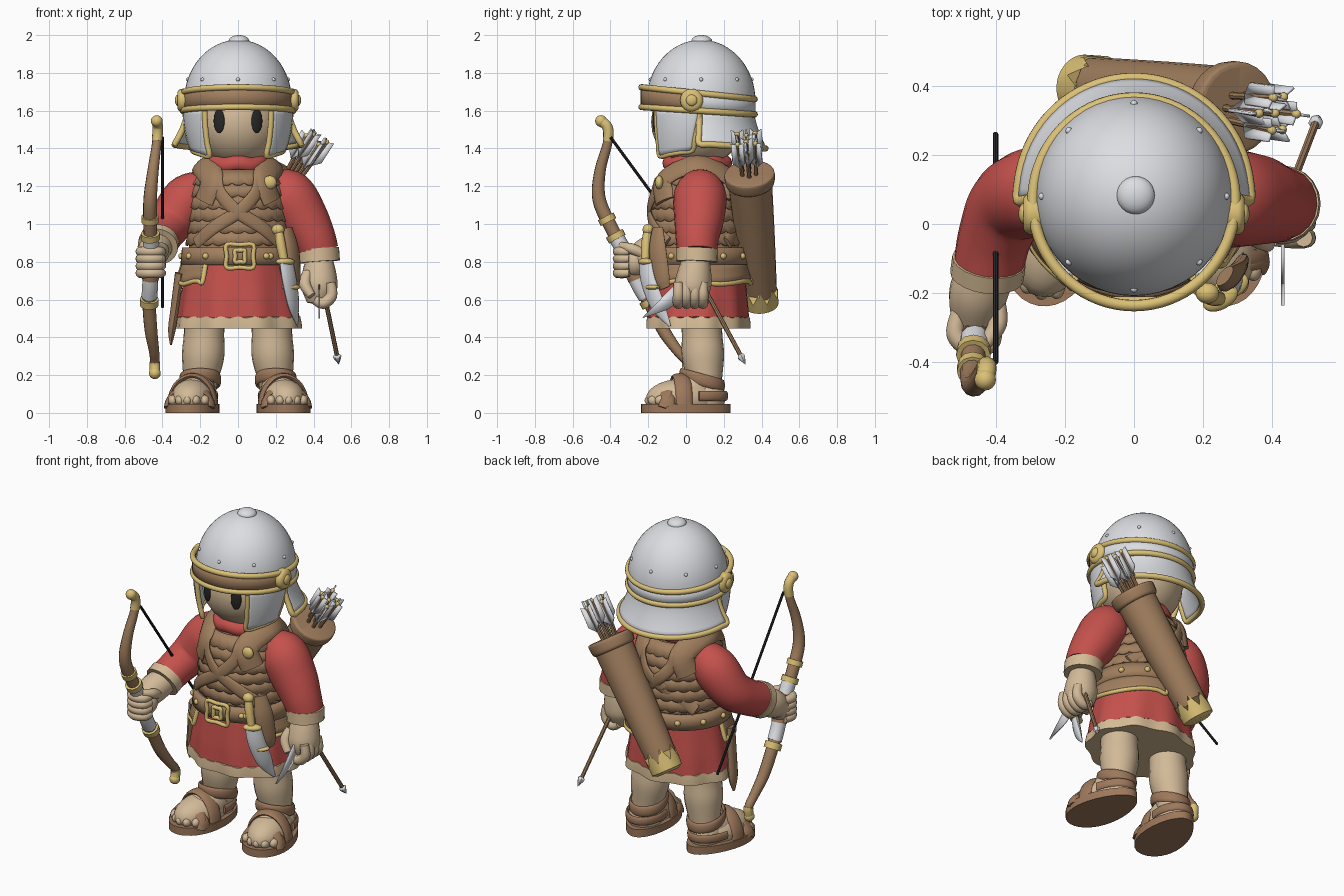
import bpy, bmesh, math
from math import sin, cos, pi, radians
from mathutils import Vector, Matrix

if "Cube" in bpy.data.objects:
    bpy.data.objects.remove(bpy.data.objects["Cube"])

COLOURS = {"steel": (.72, .73, .76), "gold": (.71, .53, .18), "leather": (.355, .21, .112),
           "sandal_leather": (.34, .188, .105), "skin": (.65, .49, .315), "red_cloth": (.56, .083, .073),
           "hem_cloth": (.67, .5, .3), "black": (.02, .02, .02)}
MATS = {}
for key, rgb in COLOURS.items():
    m = MATS[key] = bpy.data.materials.new(key)
    m.use_nodes = True
    m.diffuse_color = (*rgb, 1)
    m.node_tree.nodes["Principled BSDF"].inputs["Base Color"].default_value = (*rgb, 1)
made = []


def build(name, verts, faces, mat, thick=0, rule=None):
    """Mesh object; mat is one key or a list of keys chosen by rule(face centre)."""
    mesh = bpy.data.meshes.new(name)
    mesh.from_pydata([tuple(v) for v in verts], [], faces)
    bm = bmesh.new()
    bm.from_mesh(mesh)
    bmesh.ops.recalc_face_normals(bm, faces=bm.faces)
    bm.to_mesh(mesh)
    bm.free()
    for k in ([mat] if isinstance(mat, str) else mat):
        mesh.materials.append(MATS[k])
    if rule:
        for f in mesh.polygons:
            f.material_index = rule(f.center)
    ob = bpy.data.objects.new(name, mesh)
    bpy.context.collection.objects.link(ob)
    if thick:
        mod = ob.modifiers.new("thickness", "SOLIDIFY")
        mod.thickness, mod.offset = thick, 0
    made.append(ob)


def grid(name, f, nu, nv, mat, wrap=True, cap=False, thick=0, rule=None):
    """Surface from f(u, v), both 0 to 1."""
    verts = [f(i / nu, j / nv) for j in range(nv + 1) for i in range(nu if wrap else nu + 1)]
    w = nu if wrap else nu + 1
    faces = [(j * w + i, j * w + (i + 1) % w, (j + 1) * w + (i + 1) % w, (j + 1) * w + i)
             for j in range(nv) for i in range(nu)]
    if cap:
        faces += [tuple(range(w)), tuple(range(nv * w, nv * w + w))]
    build(name, verts, faces, mat, thick, rule)


def smooth(pts, steps, closed=False):
    n, out = len(pts), []
    for i in range(n if closed else n - 1):
        a, b, c, d = [pts[(i + k) % n if closed else max(0, min(n - 1, i + k))] for k in (-1, 0, 1, 2)]
        for t in [j / steps for j in range(steps)]:
            out.append(.5 * (2 * b + (c - a) * t + (2 * a - 5 * b + 4 * c - d) * t * t
                             + (3 * b - a - 3 * c + d) * t ** 3))
    return out if closed else out + [pts[-1]]


def sweep(name, pts, r, mat, flat=1, up=None, closed=False, n=12, steps=5):
    """Tube or strap along a smoothed path; up(p) gives the thin direction."""
    rs = r if isinstance(r, (list, tuple)) else [r] * len(pts)
    path = smooth([Vector((*p, q)) for p, q in zip(pts, rs)], steps, closed)
    k, verts, a = len(path), [], None
    for i, p in enumerate(path):
        nxt = path[(i + 1) % k] if closed else path[min(i + 1, k - 1)]
        prv = path[i - 1] if closed else path[max(i - 1, 0)]
        t = (nxt.xyz - prv.xyz).normalized()
        if up:
            a = Vector(up(p.xyz))
        elif a is None:
            a = Vector((0, 0, 1)) if abs(t.z) < .8 else Vector((0, -1, 0))
        a = (a - t * a.dot(t)).normalized()
        s = t.cross(a)
        verts += [p.xyz + (s * cos(w) + a * sin(w) * flat) * p.w for w in [2 * pi * j / n for j in range(n)]]
    faces = [(i * n + j, i * n + (j + 1) % n, (i + 1) % k * n + (j + 1) % n, (i + 1) % k * n + j)
             for i in range(k if closed else k - 1) for j in range(n)]
    if not closed:
        faces += [tuple(range(n)), tuple(range((k - 1) * n, k * n))]
    build(name, verts, faces, mat)


def ball(name, loc, scale, mat, rot=Matrix()):
    bm = bmesh.new()
    bmesh.ops.create_uvsphere(bm, u_segments=24, v_segments=14, radius=1,
                              matrix=Matrix.Translation(loc) @ rot.to_4x4() @ Matrix.Diagonal((*scale, 1)))
    for v in bm.verts:  # flat on the sole
        v.co.z = max(v.co.z, .02)
    mesh = bpy.data.meshes.new(name)
    bm.to_mesh(mesh)
    bm.free()
    mesh.materials.append(MATS[mat])
    ob = bpy.data.objects.new(name, mesh)
    bpy.context.collection.objects.link(ob)
    made.append(ob)


def ell(a, rx, ry, cy, z):
    return Vector((rx * cos(a), cy + ry * sin(a), z))


# Torso outline: height, half width, half depth
BODY = [(.45, .33, .268), (.6, .305, .26), (.8, .265, .24), (.95, .255, .235), (1.1, .25, .23),
        (1.2, .235, .215), (1.28, .19, .18), (1.34, .12, .13)]
CY = .06


def on(a, z, off=0):
    for (z0, x0, y0), (z1, x1, y1) in zip(BODY, BODY[1:]):
        if z <= z1:
            break
    t = (z - z0) / (z1 - z0)
    return ell(a, x0 + (x1 - x0) * t + off, y0 + (y1 - y0) * t + off, CY, z)


def outward(p):
    return (p.x, p.y - CY, .4 if p.z > 1.25 else 0)


# Tunic and vest
def skirt(u, v):
    return on(2 * pi * u, .455 + .4 * v, .01 * sin(18 * pi * u) * (1 - v))
grid("tunic_skirt", skirt, 60, 14, "red_cloth", cap=True)
grid("skirt_hem", lambda u, v: skirt(u, .13 * v) + Vector((0, 0, .004 * v * sin(46 * pi * u) - .005)), 120, 2,
     "hem_cloth", cap=True, thick=.012)
grid("vest", lambda u, v: on(2 * pi * u, .82 + .52 * v), 48, 14, "leather", cap=True)
for k in range(6):
    def row(u, v):
        tooth = abs(((u * 24 + .5 * (k % 2)) % 1) - .5) ** 2
        return on(2 * pi * u, .885 + .064 * k + .08 * (1 - v) + .05 * tooth * v, .002 + .013 * v)
    grid("vest_scale_row", row, 144, 2, "leather", thick=.01)
sweep("neck_scarf", [ell(i * pi / 6, .13, .14, CY, 1.31 + .012 * (i % 2)) for i in range(12)], .045,
      "red_cloth", closed=True)

# Crossed straps, front and back, with shoulder pads
for s in (1, -1):
    def at(deg, z, off=.024):
        p = on(radians(deg), z, off)
        return Vector((p.x * s, p.y, p.z))
    sweep("cross_strap", [at(-38, .9), at(-62, .98), at(-92, 1.07), at(-112, 1.17), at(-122, 1.27),
                          (-.15 * s, .06, 1.35), at(122, 1.27), at(112, 1.17), at(92, 1.07), at(38, .9)],
          .035, "leather", flat=.35, up=outward)
    sweep("shoulder_strap", [at(-46, 1.12, .01), at(-52, 1.24, .02), (.19 * s, .06, 1.315), at(52, 1.24, .02),
                             at(46, 1.12, .01)], .068, "leather", flat=.4, up=lambda p: (p.x, p.y - CY, p.z - 1.1))
ball("strap_rosette", on(radians(-52), 1.22, .05), (.036, .022, .036), "gold")

# Belt, buckle, studs, hip flaps
grid("belt", lambda u, v: on(2 * pi * u, .785 + .09 * v, .022), 48, 2, "leather", thick=.03)
for w, h in ((.07, .06), (.025, .03)):
    sweep("buckle_frame", [(.01 + w * x, -.222, .83 + h * z) for x, z in
                           ((-1, -1), (0, -1), (1, -1), (1, 0), (1, 1), (0, 1), (-1, 1), (-1, 0))],
          .012, "gold", closed=True)
for deg in list(range(-60, 240, 30)) + [-125, -55]:
    ball("belt_stud", on(radians(deg), .83, .036), (.017, .017, .017), "gold")
for first, last in ((-38, 82), (178, 234)):
    def flap(u, v):
        return on(radians(first + (last - first) * u), .8 - .11 * v + .008 * sin(9 * u), .022 + .012 * v)
    grid("hip_flap", flap, 24, 3, "leather", wrap=False, thick=.014)
    sweep("hip_flap_trim", [flap(0, 0)] + [flap(i / 12, 1) for i in range(13)] + [flap(1, 0)], .013, "gold")

# Head and face
ball("head", (0, .06, 1.54), (.24, .245, .24), "skin")
for s in (1, -1):
    ball("eye", (s * .1, -.162, 1.545), (.031, .012, .064), "black", Matrix.Rotation(s * .4, 3, "Z"))

# Helmet: dome, knob, brow band, rims
grid("helmet_dome", lambda u, v: ell(2 * pi * u, .285 * cos(v * 1.56), .288 * cos(v * 1.56), .08,
                                     1.65 + .325 * sin(v * 1.56)), 48, 16, "steel")
ball("helmet_knob", (.005, .083, 1.968), (.055, .055, .032), "steel")


def brow(u, v, off=0):
    p = ell(2 * pi * u, .288 + off, .296 + off, .064, 0)
    p.z = (1.6 - .065 * (p.y - .06)) * (1 - v) + (1.693 - .105 * (p.y - .06)) * v
    return p
grid("brow_band", brow, 60, 2, ["steel", "leather"], thick=.016, rule=lambda c: int(c.y < .03))
for v in (0, 1):
    sweep("helmet_rim", [brow(i / 24, v, .004) for i in range(24)], .0165, "gold", closed=True, steps=3)
for i in range(8):
    ball("helmet_rivet", ell(i * pi / 4 + pi / 2, .266, .268, .08, 1.765), (.01, .01, .01), "steel")


# Flared neck guard
def guard(u, v):
    r = .065 * v ** 1.5
    return ell(pi * (1.02 * u - .01), .268 + r, .275 + r, .08, 1.59 - .165 * v - .025 * v * sin(pi * u))
grid("neck_guard", guard, 32, 6, "steel", wrap=False, thick=.014)
sweep("neck_guard_trim", [guard(0, v) for v in (0, .3, .65)] + [guard(i / 20, 1) for i in range(21)]
      + [guard(1, v) for v in (.65, .3, 0)], .017, "gold", steps=3)

# Cheek guards and ear discs
for s in (1, -1):
    def cheek(u, v):
        a = radians(-57 * u + 6 - 10 * v * (1 - u))
        p = ell(a, .28 - .04 * v * v, .265 - .025 * v * v, .05, 1.61 - .25 * v + .03 * v * (1 - u))
        return Vector((p.x * s, p.y, p.z))
    grid("cheek_guard", cheek, 10, 8, "steel", wrap=False, thick=.022)
    sweep("cheek_guard_trim", [cheek(0, v) for v in (0, .25, .5, .75)] + [cheek(u, 1) for u in (0, .33, .67, 1)]
          + [cheek(1, v) for v in (.75, .5, .25, 0)], .015, "gold", steps=3)
    sweep("ear_disc", [(s * .27, .03, 1.655), (s * .305, .03, 1.655), (s * .32, .03, 1.655)], [.06, .06, .045],
          "gold", n=20)
    ball("ear_boss", (s * .318, .03, 1.655), (.016, .03, .03), "gold")

# Legs and sandals
for s in (1, -1):
    sweep("leg", [(s * .205, .1, .05), (s * .2, .1, .16), (s * .185, .09, .3), (s * .18, .085, .42), (s * .18, .08, .55)],
          [.085, .09, .112, .107, .112], "skin", n=20)
    M = Matrix.Translation((s * .235, 0, 0)) @ Matrix.Rotation(s * radians(10), 4, "Z")

    def sole(u, v):
        a = 2 * pi * u
        return M @ Vector((.137 * cos(a) * (1 - .16 * sin(a)), .24 * sin(a), .048 * v))
    grid("sandal_sole", sole, 40, 1, "sandal_leather", cap=True)
    ball("foot", M @ Vector((0, -.02, .075)), (.115, .195, .105), "skin", M.to_3x3())
    ball("instep", M @ Vector((-s * .01, .03, .11)), (.1, .13, .11), "skin", M.to_3x3())
    ball("heel", M @ Vector((0, .11, .08)), (.09, .1, .1), "skin", M.to_3x3())
    for i in range(5):
        ball("toe", M @ Vector(((i - 2) * .043, -.188 + .01 * (i - 2) ** 2, .066)), (.024, .034, .028), "skin")
    for y0, y1, w, h, r in ((-.115, -.115, .125, .095, .036), (-.03, -.03, .122, .165, .045),
                            (-.15, .0, .122, .115, .024), (.0, -.15, .122, .115, .024)):
        arc = [M @ Vector((w * cos(t), y0 + (y1 - y0) * t / pi, .03 + h * sin(t)))
               for t in [pi * j / 8 for j in range(9)]]
        sweep("sandal_strap", arc, r, "sandal_leather", flat=.35,
              up=lambda p: p - M @ Vector((0, (y0 + y1) / 2, .03)))
    sweep("ankle_strap", [(s * .2 + .1 * cos(t), .085 + .11 * sin(t), .175 - .03 * sin(t))
                          for t in [pi * j / 6 for j in range(12)]], .032, "sandal_leather", flat=.35, closed=True,
          up=lambda p: (p.x - s * .2, p.y - .085, 0))
    sweep("heel_strap", [M @ Vector((.11 * cos(t), .05 + .165 * sin(t), .09)) for t in [pi * j / 8 for j in range(9)]],
          .026, "sandal_leather", flat=.4, up=lambda p: p - M @ Vector((0, .05, .09)))

# Arms: the right one reaches forward, the left one hangs
sweep("right_sleeve", [(-.18, .09, 1.19), (-.27, .095, 1.13), (-.355, .06, 1.01), (-.4, -.03, .94), (-.42, -.12, .895)],
      [.1, .13, .12, .107, .102], "red_cloth", n=20)
sweep("right_cuff", [(-.419, -.105, .905), (-.425, -.15, .88)], .107, "hem_cloth", n=20)
sweep("right_forearm", [(-.42, -.12, .89), (-.45, -.2, .85), (-.46, -.27, .81)], [.08, .085, .07], "skin", n=16)
sweep("left_sleeve", [(.18, .08, 1.19), (.265, .075, 1.15), (.345, .07, 1.03), (.4, .06, .93), (.43, .06, .85)],
      [.1, .14, .133, .116, .105], "red_cloth", n=20)
sweep("left_cuff", [(.425, .06, .87), (.43, .058, .8)], .11, "hem_cloth", n=20)
sweep("left_hand", [(.43, .055, .82), (.43, .045, .74), (.43, .035, .66), (.425, .03, .58)], [.07, .09, .095, .06],
      "skin", n=16)
for i in range(4):
    y = -.04 + .043 * i
    sweep("left_finger", [(.49, y, .69), (.495, y, .62), (.45, y, .58), (.405, y, .6)], [.026, .03, .03, .024], "skin")
sweep("left_thumb", [(.37, .0, .74), (.355, -.035, .68), (.39, -.06, .62)], [.03, .032, .022], "skin")
ball("right_palm", (-.455, -.27, .8), (.075, .065, .08), "skin")
for i in range(4):
    z = .74 + .038 * i
    sweep("right_finger", [(-.505, -.255, z), (-.515, -.32, z), (-.47, -.36, z), (-.415, -.345, z), (-.4, -.3, z)],
          [.024, .027, .027, .026, .02], "skin")
sweep("right_thumb", [(-.4, -.22, .84), (-.395, -.29, .87), (-.43, -.345, .885)], [.028, .028, .02], "skin")

# Bow with bands, tips and drawn string
bow = [Vector(p) for p in ((-.43, -.45, 1.545), (-.425, -.415, 1.51), (-.43, -.415, 1.43), (-.45, -.455, 1.28),
                           (-.465, -.46, 1.13), (-.465, -.395, .98), (-.46, -.315, .83), (-.465, -.25, .68),
                           (-.47, -.185, .57), (-.46, -.115, .43), (-.445, -.045, .33), (-.44, .005, .27), (-.44, .0, .21))]
sweep("bow_limbs", bow, [.022, .024, .025, .03, .036, .036, .034, .036, .036, .034, .028, .025, .022], "leather")
path = smooth(bow, 10)
for name, lo, hi, r, mat in (("grip_wrap", .61, .925, .042, "steel"), ("grip_leather", .7, .865, .045, "leather"),
                             ("bow_band", .92, .955, .05, "gold"), ("bow_band", 1.0, 1.045, .046, "gold"),
                             ("bow_band", .56, .61, .05, "gold"), ("bow_tip", 1.44, 2, .028, "gold"),
                             ("bow_tip", 0, .275, .028, "gold")):
    sweep(name, [p for p in path if lo < p.z < hi], r, mat, steps=1)
ball("bow_knob", bow[0], (.031, .031, .031), "gold")
ball("bow_knob", bow[-1], (.031, .031, .031), "gold")
sweep("bow_string", [(-.4, -.4, 1.46), (-.4, .26, .56)], .008, "black", n=8)

# Quiver on the back
top, low = Vector((.3, .335, 1.27)), Vector((-.13, .395, .6))
axis = (top - low).normalized()
side = axis.cross(Vector((0, 1, 0))).normalized()
deep = axis.cross(side)
sweep("quiver", [low, low.lerp(top, .5), top], [.088, .105, .118], "leather", n=24)
sweep("quiver_collar", [top - axis * .075, top - axis * .06, top - axis * .01, top], [.118, .13, .134, .12],
      "leather", n=24)


def base(u, v):
    """Metal foot of the quiver with a toothed upper edge."""
    a, tooth = 2 * pi * u, abs((u * 8) % 1 - .5)
    h, r = (-.045 + .03 * v, .065 + .045 * v) if v < .5 else (-.03 + (.16 * tooth + .05) * (2 * v - 1), .0885 + .008 * v)
    return low + axis * h + (side * cos(a) + deep * sin(a)) * r
grid("quiver_base", base, 48, 4, "gold", cap=True)
for i in range(7):
    off = (side * cos(i * pi / 3) + deep * sin(i * pi / 3)) * (.042 if i < 6 else 0)
    start, end = top + off, top + off * 1.3 + axis * (.2 + .03 * (i % 2))
    sweep("spare_arrow", [start, end], .011, "leather", n=8)
    ball("arrow_nock", end, (.013, .013, .013), "gold")
    for j in range(3):
        w = (side * cos(j * 2.1 + i) + deep * sin(j * 2.1 + i)) * .037
        build("spare_fletching", [end, end + w + axis * .015, end + w - axis * .11, end - axis * .15],
              [(0, 1, 2, 3)], "steel", .008)

# Arrow in the left hand
tail, tip = Vector((.44, .07, .71)), Vector((.53, .305, .275))
sweep("held_arrow", [tail, tip], .012, "leather", n=8)
sweep("held_arrow_head", [tip.lerp(tail, .08), tip.lerp(tail, .05), tip.lerp(tail, -.04)], [.01, .022, .001], "steel", n=6)
build("held_fletching", [(.43, -.06, .68), (.43, -.235, .5), (.43, -.1, .545), (.43, -.02, .6)], [(0, 1, 2, 3)], "steel", .009)

# Dagger on the left hip, scabbard on the right
sweep("dagger_hilt", [(.215, -.2, .97), (.225, -.21, .9), (.245, -.215, .8)], [.022, .026, .022], "gold")
ball("dagger_pommel", (.212, -.2, .97), (.034, .03, .03), "gold")
sweep("dagger_backing", [(.262, -.15, .98), (.285, -.15, .86), (.3, -.13, .72), (.305, -.11, .66)],
      [.035, .055, .05, .03], "leather", flat=.45, up=outward)
sweep("dagger_sheath", [(.255, -.215, .8), (.272, -.2, .7), (.295, -.15, .57), (.315, -.085, .46)],
      [.046, .05, .045, .006], "steel", flat=.45, up=outward)
ball("dagger_guard", (.25, -.215, .8), (.055, .032, .02), "gold", Matrix.Rotation(.5, 3, "Z"))
ball("sheath_band", (.28, -.18, .665), (.055, .035, .016), "gold", Matrix.Rotation(.5, 3, "Z"))
sweep("right_scabbard", [(-.31, .0, .74), (-.335, .02, .55), (-.35, .03, .44), (-.355, .03, .36)],
      [.045, .045, .04, .01], "leather", flat=.5, up=outward)

# Smooth shading with sharp edges kept
bpy.ops.object.select_all(action="DESELECT")
for ob in made:
    ob.select_set(True)
bpy.context.view_layer.objects.active = made[0]
bpy.ops.object.shade_smooth_by_angle(angle=radians(40))
